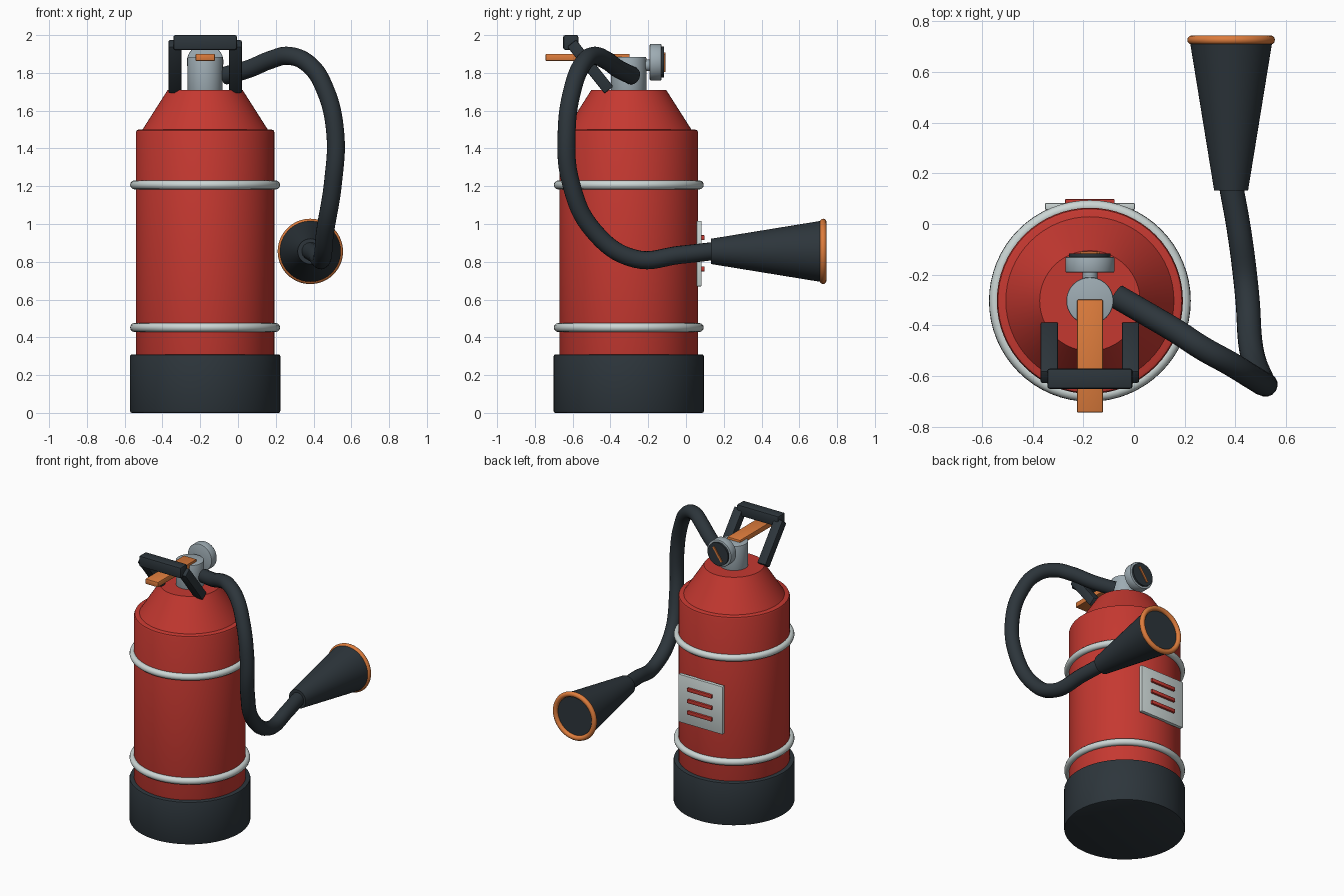
import bpy
import math
from math import pi
from mathutils import Vector

default_cube = bpy.data.objects.get("Cube")
if default_cube:
    bpy.data.objects.remove(default_cube, do_unlink=True)


def material(name, rgb):
    m = bpy.data.materials.new(name)
    m.use_nodes = True
    m.diffuse_color = (*rgb, 1)
    m.node_tree.nodes["Principled BSDF"].inputs["Base Color"].default_value = (*rgb, 1)
    return m


RED = material("red paint", (0.56, 0.04, 0.03))
DARK = material("dark rubber", (0.026, 0.036, 0.044))
ORANGE = material("orange plastic", (0.72, 0.2, 0.045))
STEEL = material("steel", (0.34, 0.41, 0.45))
PALE = material("pale metal", (0.6, 0.67, 0.66))

AXIS_X, AXIS_Y = -0.174, -0.303     # vertical axis of the tank
BACKWARD = (-pi / 2, 0, 0)          # turns local +z to +y


def finish(name, mat, bevel=0.0):
    """Name, colour, bevel and shade the active object."""
    ob = bpy.context.object
    ob.name = ob.data.name = name
    ob.data.materials.clear()
    ob.data.materials.append(mat)
    bpy.ops.object.transform_apply(location=False, rotation=False, scale=True)
    if bevel:
        mod = ob.modifiers.new("Bevel", 'BEVEL')
        mod.width = bevel
        mod.segments = 2
        mod.limit_method = 'ANGLE'
        mod.angle_limit = math.radians(40)
        bpy.ops.object.modifier_apply(modifier=mod.name)
    bpy.ops.object.shade_smooth_by_angle(angle=math.radians(35))
    return ob


def round_part(name, mat, start, length, r1, r2, rotation=(0, 0, 0), bevel=0.0):
    """Cylinder or cone that grows from start along its own axis."""
    centre = Vector(start) + Vector((0, length / 2, 0) if any(rotation) else (0, 0, length / 2))
    bpy.ops.mesh.primitive_cone_add(vertices=64, radius1=r1, radius2=r2, depth=length,
                                    location=centre, rotation=rotation)
    return finish(name, mat, bevel)


def box(name, mat, low, high, bevel=0.006, rotation=(0, 0, 0)):
    low, high = Vector(low), Vector(high)
    bpy.ops.mesh.primitive_cube_add(size=1, location=(low + high) / 2, rotation=rotation)
    bpy.context.object.scale = high - low
    return finish(name, mat, bevel)


def ring(name, mat, centre, major, minor, rotation=(0, 0, 0)):
    bpy.ops.mesh.primitive_torus_add(major_segments=64, minor_segments=12, location=centre,
                                     major_radius=major, minor_radius=minor, rotation=rotation)
    return finish(name, mat)


# Tank, base boot, shoulder and bands
round_part("tank", RED, (AXIS_X, AXIS_Y, 0.05), 1.45, 0.367, 0.367, bevel=0.015)
round_part("base_boot", DARK, (AXIS_X, AXIS_Y, 0), 0.31, 0.398, 0.398, bevel=0.01)
round_part("shoulder", RED, (AXIS_X, AXIS_Y, 1.49), 0.22, 0.338, 0.198)
for label, z in (("lower", 0.452), ("upper", 1.207)):
    ring(label + "_band", PALE, (AXIS_X, AXIS_Y, z), 0.373, 0.024)

# Valve and pressure gauge
round_part("valve", STEEL, (AXIS_X, AXIS_Y, 1.68), 0.205, 0.093, 0.093, bevel=0.006)
gauge_z = 1.857
round_part("gauge_stem", STEEL, (AXIS_X, AXIS_Y, 1.84), 0.13, 0.03, 0.03, BACKWARD)
round_part("gauge_case", STEEL, (AXIS_X, -0.192, gauge_z), 0.062, 0.097, 0.097, BACKWARD, 0.006)
round_part("gauge_dial", DARK, (AXIS_X, -0.14, gauge_z), 0.024, 0.082, 0.082, BACKWARD)
box("gauge_needle", ORANGE, (AXIS_X - 0.007, -0.118, gauge_z - 0.058),
    (AXIS_X + 0.007, -0.109, gauge_z + 0.058), 0, (0, math.radians(35), 0))

# Lever and carrying handle
box("lever", ORANGE, (-0.225, -0.744, 1.863), (-0.122, -0.298, 1.901))
box("handle_grip", DARK, (-0.342, -0.65, 1.922), (-0.006, -0.57, 2.0), 0.01)
for label, side in (("right", -1), ("left", 1)):
    x = AXIS_X + side * 0.16
    box(label + "_handle_arm", DARK, (x - 0.034, -0.537, 1.675), (x + 0.034, -0.477, 1.991),
        0.006, (math.radians(38.5), 0, 0))

# Hose: a round tube swept along a smooth path
path = [(-0.07, -0.285, 1.785), (0.06, -0.36, 1.822), (0.17, -0.425, 1.868),
        (0.27, -0.49, 1.89), (0.375, -0.548, 1.845), (0.46, -0.6, 1.715),
        (0.515, -0.632, 1.48), (0.503, -0.61, 1.22), (0.462, -0.49, 0.965),
        (0.445, -0.27, 0.816), (0.415, -0.03, 0.837), (0.383, 0.15, 0.857)]
curve = bpy.data.curves.new("hose", 'CURVE')
curve.dimensions = '3D'
curve.bevel_depth = 0.048
curve.bevel_resolution = 6
curve.resolution_u = 8
curve.use_fill_caps = True
spline = curve.splines.new('BEZIER')
spline.bezier_points.add(len(path) - 1)
for point, co in zip(spline.bezier_points, path):
    point.co = co
    point.handle_left_type = point.handle_right_type = 'AUTO'
hose = bpy.data.objects.new("hose", curve)
bpy.context.collection.objects.link(hose)
bpy.ops.object.select_all(action='DESELECT')
hose.select_set(True)
bpy.context.view_layer.objects.active = hose
bpy.ops.object.convert(target='MESH')
finish("hose", DARK)

# Discharge horn with its rim
horn_x, horn_z = 0.383, 0.855
round_part("horn", DARK, (horn_x, 0.133, horn_z), 0.59, 0.067, 0.163, BACKWARD)
ring("horn_rim", ORANGE, (horn_x, 0.726, horn_z), 0.155, 0.018, BACKWARD)

# Instruction plate with raised bars on the back
box("back_plate", PALE, (AXIS_X - 0.177, 0.056, 0.67), (AXIS_X + 0.177, 0.083, 1.017), 0.004)
for i in range(3):
    z = 0.762 + i * 0.083
    box(f"plate_bar_{i + 1}", RED, (AXIS_X - 0.098, 0.075, z - 0.013),
        (AXIS_X + 0.098, 0.098, z + 0.013), 0.003)
